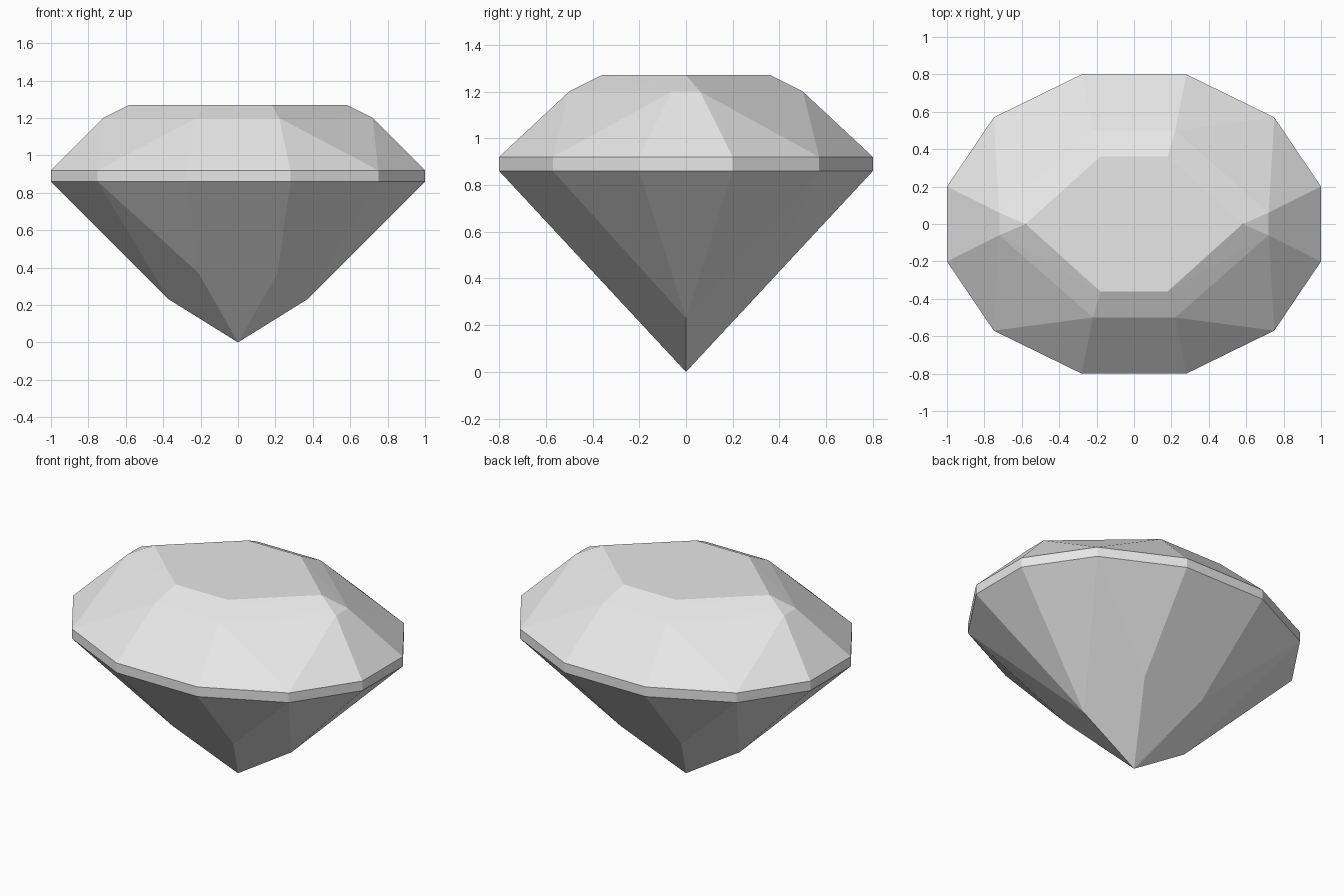
import bpy
import bmesh
import math

cube = bpy.data.objects.get("Cube")
if cube:
    bpy.data.objects.remove(cube, do_unlink=True)

# Single stone colour
stone = bpy.data.materials.new("pale_grey_stone")
stone.use_nodes = True
colour = (0.8, 0.8, 0.8, 1.0)
stone.diffuse_color = colour
stone.node_tree.nodes["Principled BSDF"].inputs["Base Color"].default_value = colour

# One quadrant of each ring of corners, with its height
girdle = [(0.28, 0.80), (0.75, 0.57), (1.0, 0.20)]
rings = [
    (0.0, [(0.0, 0.0)]),                      # tip
    (0.23, [(0.37, 0.0)]),                    # lower end corners
    (0.37, [(0.21, 0.344)]),                  # lower side corners
    (0.86, girdle),                           # girdle bottom
    (0.92, girdle),                           # girdle top
    (1.20, [(0.22, 0.50), (0.72, 0.06)]),     # crown break
    (1.27, [(0.18, 0.36), (0.58, 0.0)]),      # flat table
]

# Mirror the corners into four quadrants and wrap them in facets
corners = {(sx * x + 0.0, sy * y + 0.0, z)
           for z, ring in rings for x, y in ring
           for sx in (-1, 1) for sy in (-1, 1)}
bm = bmesh.new()
for corner in sorted(corners):
    bm.verts.new(corner)
bmesh.ops.convex_hull(bm, input=bm.verts[:])

# Merge coplanar triangles into clean flat facets
bmesh.ops.dissolve_limit(bm, angle_limit=math.radians(1.0),
                         verts=bm.verts[:], edges=bm.edges[:])
bmesh.ops.recalc_face_normals(bm, faces=bm.faces[:])

mesh = bpy.data.meshes.new("cut_gem")
bm.to_mesh(mesh)
bm.free()
mesh.materials.append(stone)
gem = bpy.data.objects.new("cut_gem", mesh)
bpy.context.collection.objects.link(gem)
